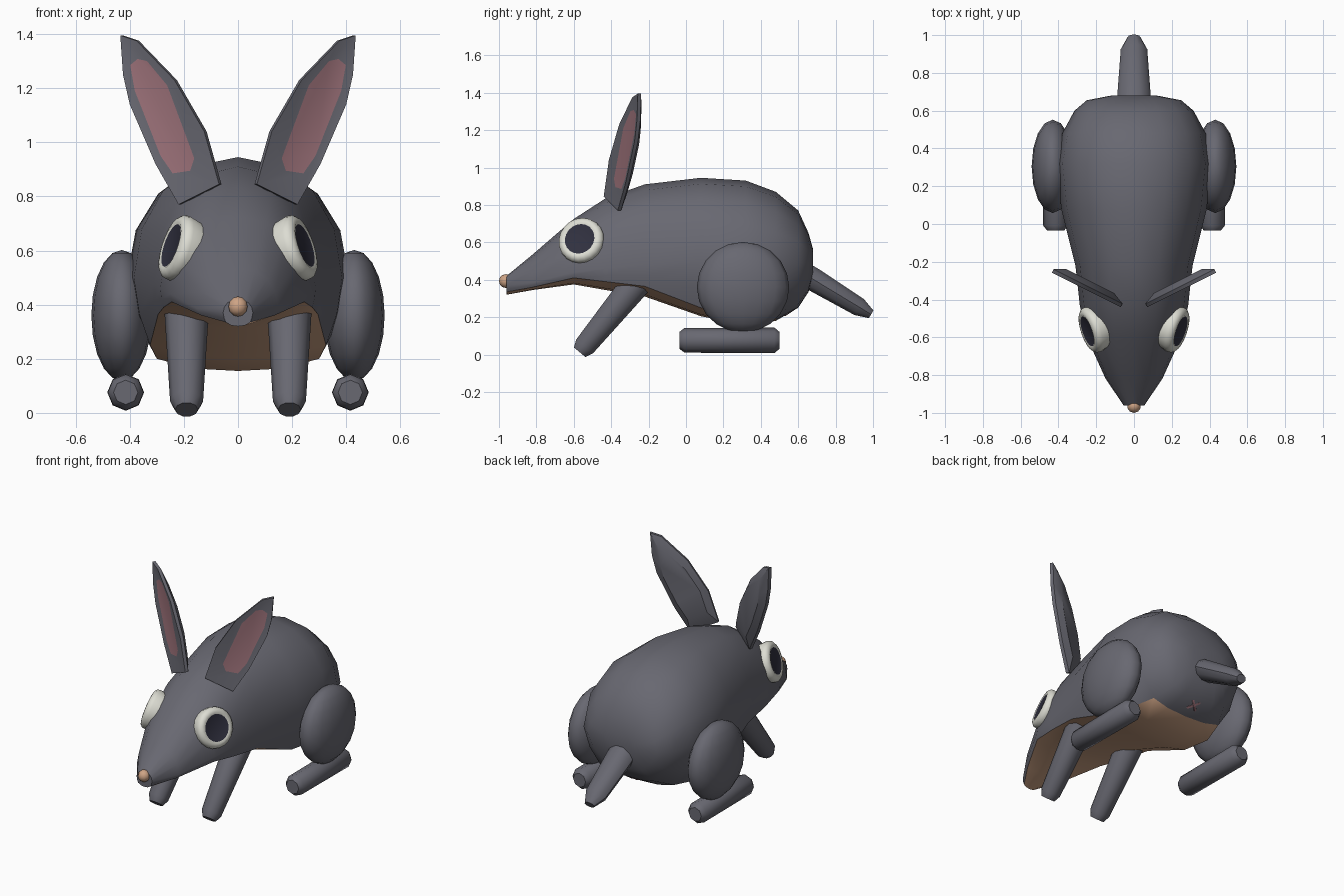
import bpy, bmesh, math
from mathutils import Vector

if "Cube" in bpy.data.objects:
    bpy.data.objects.remove(bpy.data.objects["Cube"])


def material(name, r, g, b):
    m = bpy.data.materials.new(name)
    m.diffuse_color = (r, g, b, 1)
    m.use_nodes = True
    m.node_tree.nodes["Principled BSDF"].inputs["Base Color"].default_value = m.diffuse_color
    return m


GREY = material("grey_fur", 0.138, 0.138, 0.165)
PEACH = material("peach_skin", 0.62, 0.37, 0.235)
PINK = material("dusty_pink", 0.33, 0.165, 0.19)
WHITE = material("eye_white", 0.72, 0.72, 0.65)
DARK = material("pupil_dark", 0.03, 0.03, 0.05)


def finish(name, verts, faces, mats, angle=40):
    me = bpy.data.meshes.new(name)
    me.from_pydata([tuple(v) for v in verts], [], faces)
    bm = bmesh.new()
    bm.from_mesh(me)
    bmesh.ops.recalc_face_normals(bm, faces=bm.faces)
    bm.to_mesh(me)
    bm.free()
    for m in mats:
        me.materials.append(m)
    ob = bpy.data.objects.new(name, me)
    bpy.context.collection.objects.link(ob)
    bpy.ops.object.select_all(action='DESELECT')
    ob.select_set(True)
    bpy.context.view_layer.objects.active = ob
    bpy.ops.object.shade_smooth_by_angle(angle=math.radians(angle))
    return ob


def loft(name, rings, mats, angle=40):
    """Skin equal closed rings; the two end caps are the last two faces."""
    n = len(rings[0])
    verts = [v for r in rings for v in r]
    faces = []
    for i in range(len(rings) - 1):
        a, b = i * n, (i + 1) * n
        faces += [(a + j, a + (j + 1) % n, b + (j + 1) % n, b + j) for j in range(n)]
    last = (len(rings) - 1) * n
    faces += [tuple(range(n))[::-1], tuple(range(last, last + n))]
    return finish(name, verts, faces, mats, angle)


def tube(name, p0, p1, profile, mats, sides=8, wide=1.0, angle=40):
    """Round part along p0-p1; profile holds (fraction, radius) pairs."""
    p0, p1 = Vector(p0), Vector(p1)
    d = (p1 - p0).normalized()
    ref = Vector((1, 0, 0)) if abs(d.x) < 0.5 else Vector((0, 0, 1))
    v = d.cross(ref).normalized()
    u = v.cross(d)
    rings = []
    for t, r in profile:
        c = p0.lerp(p1, t)
        rings.append([c + u * (r * wide * math.cos(2 * math.pi * k / sides))
                      + v * (r * math.sin(2 * math.pi * k / sides)) for k in range(sides)])
    return loft(name, rings, mats, angle)


def ball(name, centre, scale, mat, seg=16, rows=10):
    bm = bmesh.new()
    bmesh.ops.create_uvsphere(bm, u_segments=seg, v_segments=rows, radius=1)
    verts = [Vector([c + s * q for c, s, q in zip(centre, scale, v.co)]) for v in bm.verts]
    faces = [tuple(v.index for v in f.verts) for f in bm.faces]
    bm.free()
    return finish(name, verts, faces, [mat], 60)


# Body and head: y, belly half width, belly edge z, belly z, half width, widest z, top z
SECTIONS = [
    (-0.96, .045, .335, .32, .055, .37, .42),
    (-0.82, .135, .36, .345, .15, .385, .535),
    (-0.60, .245, .41, .375, .25, .44, .725),
    (-0.43, .275, .39, .345, .287, .46, .835),
    (-0.22, .295, .365, .31, .31, .48, .91),
    (0.08, .325, .25, .205, .385, .50, .945),
    (0.32, .30, .20, .155, .41, .50, .93),
    (0.48, .25, .215, .18, .38, .50, .87),
    (0.60, .19, .27, .25, .315, .49, .77),
    (0.655, .14, .35, .335, .25, .49, .65),
    (0.68, .06, .44, .43, .12, .49, .56),
]
rings = []
for y, wb, ze, zb, w, zm, top in SECTIONS:
    half = [(wb * .55, zb + .2 * (ze - zb)), (wb, ze),
            (wb + .65 * (w - wb), ze + .45 * (zm - ze)), (w, zm)]
    for a in (24, 46, 68):
        a = math.radians(a)
        half.append((w * math.cos(a) ** .9, zm + (top - zm) * math.sin(a)))
    ring = [(0, zb)] + half + [(0, top)] + [(-x, z) for x, z in reversed(half)]
    rings.append([Vector((x, y, z)) for x, z in ring])
body = loft("body", rings, [GREY, PEACH])
n = len(rings[0])
for p in body.data.polygons:  # belly strips ahead of the rump
    i = p.index
    if i < n * 7 and i % n in (0, 1, n - 2, n - 1):
        p.material_index = 1

# Nose and tail
ball("nose", (0, -.963, .393), (.037, .037, .037), PEACH, 10, 6)
tube("tail", (0, .56, .475), (0, .99, .215),
     [(0, .065), (.3, .065), (.85, .052), (1, .025)], [GREY], 10, 1.35)

# Small pink cross under the tail
for s in (-1, 1):
    c, a, b = Vector((0, .55, .232)), Vector((1, 0, 0)), Vector((0, .83, .55))
    arm = (a + b * s).normalized() * .05
    tube("rump_cross_bar", c - arm, c + arm,
         [(0, .006), (.12, .013), (.88, .013), (1, .006)], [PINK], 6)

# Ear outline and inner patch, as x, z on a slanted upright plane
EAR = [(.07, .845), (.125, 1.04), (.235, 1.23), (.375, 1.375), (.435, 1.395),
       (.425, 1.25), (.40, 1.14), (.305, .92), (.22, .77)]
INNER = [(.18, .895), (.165, .94), (.265, 1.21), (.34, 1.30), (.375, 1.308),
         (.402, 1.285), (.385, 1.19), (.29, .95), (.245, .885)]

for s in (-1, 1):
    # Ears
    def ear_ring(pts, depth, shrink=1.0):
        out = []
        for x, z in pts:
            x, z = .26 + (x - .26) * shrink, 1.08 + (z - 1.08) * shrink
            y = -.44 + .5 * (x - .07)
            out.append(Vector((s * (x - .45 * depth), y + .9 * depth, z)))
        return out
    ear = loft("ear", [ear_ring(INNER, .008), ear_ring(EAR, 0), ear_ring(EAR, .02),
                       ear_ring(EAR, .05, .7)], [GREY, PINK], 35)
    ear.data.polygons[-2].material_index = 1

    # Eyes: rounded white rim around a flat dark pupil
    nrm = Vector((s, -.34, .34)).normalized()
    c = Vector((s * .222, -.56, .61))
    eye = tube("eye", c - nrm * .05, c + nrm * .05,
               [(0, .115), (.45, .125), (.65, .122), (.78, .108), (.82, .092), (.78, .083)],
               [WHITE, DARK], 20, 1.0, 50)
    eye.data.polygons[-1].material_index = 1

    # Front legs
    tube("front_leg", (s * .19, -.25, .40), (s * .19, -.568, .012),
         [(0, .083), (.15, .08), (.92, .061), (1, .042)], [GREY], 10)

    # Hind thighs and feet
    ball("thigh", (s * .43, .305, .36), (.112, .247, .242), GREY, 16, 10)
    tube("hind_foot", (s * .415, -.035, .076), (s * .415, .5, .076),
         [(0, .045), (.05, .066), (.95, .068), (1, .045)], [GREY], 8)
